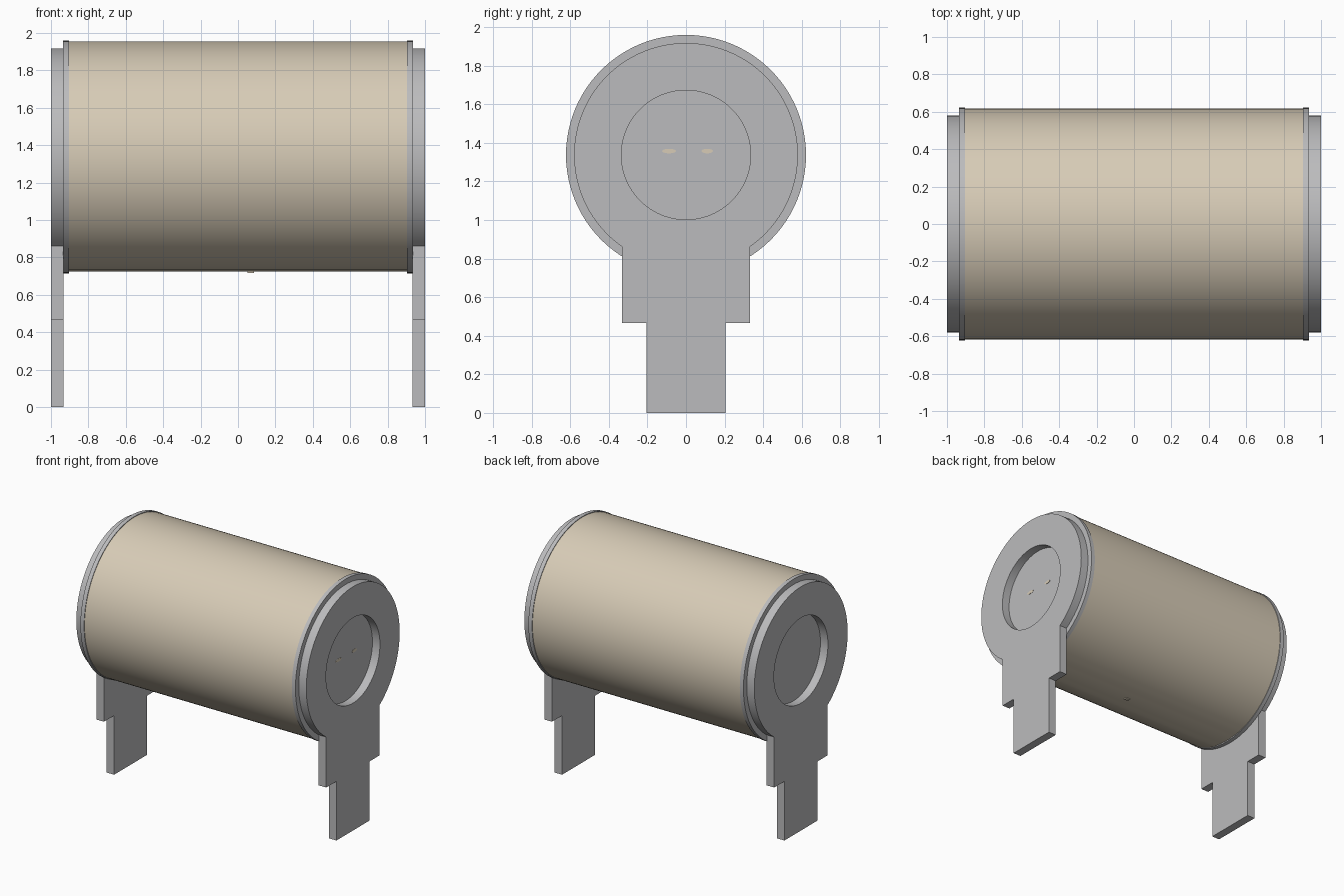
import bpy, math

cube = bpy.data.objects.get("Cube")
if cube:
    bpy.data.objects.remove(cube, do_unlink=True)

AXIS_Z = 1.337      # height of the drum axis
R_DRUM, R_FLANGE, R_PLATE, R_HOLE = 0.617, 0.622, 0.58, 0.335


def material(name, rgb):
    m = bpy.data.materials.new(name)
    m.use_nodes = True
    m.diffuse_color = (*rgb, 1)
    m.node_tree.nodes["Principled BSDF"].inputs["Base Color"].default_value = (*rgb, 1)
    return m


TAN = material("warm beige", (0.68, 0.60, 0.47))
GREY = material("metal grey", (0.50, 0.50, 0.51))


def circle(ry, rz=None, cy=0.0, cz=AXIS_Z, n=96):
    rz = rz or ry
    return [(cy + ry * math.cos(2 * math.pi * i / n),
             cz + rz * math.sin(2 * math.pi * i / n)) for i in range(n)]


def extrude(name, loops, x0, x1, mat):
    """Fill closed (y, z) outlines, with inner outlines as holes, from x0 to x1."""
    cu = bpy.data.curves.new(name, 'CURVE')
    cu.dimensions = '2D'
    cu.fill_mode = 'BOTH'
    cu.extrude = (x1 - x0) / 2
    for pts in loops:
        sp = cu.splines.new('POLY')
        sp.points.add(len(pts) - 1)
        for p, (y, z) in zip(sp.points, pts):
            p.co = (y, z, 0, 1)
        sp.use_cyclic_u = True
    ob = bpy.data.objects.new(name, cu)
    bpy.context.collection.objects.link(ob)
    ob.rotation_euler = (math.pi / 2, 0, math.pi / 2)
    ob.location.x = (x0 + x1) / 2
    bpy.ops.object.select_all(action='DESELECT')
    ob.select_set(True)
    bpy.context.view_layer.objects.active = ob
    bpy.ops.object.convert(target='MESH')
    ob = bpy.context.view_layer.objects.active
    ob.data.materials.clear()
    ob.data.materials.append(mat)
    # Weld the caps to the walls so the shading is continuous
    bpy.ops.object.mode_set(mode='EDIT')
    bpy.ops.mesh.select_all(action='SELECT')
    bpy.ops.mesh.remove_doubles(threshold=0.0001)
    bpy.ops.mesh.normals_make_consistent(inside=False)
    bpy.ops.object.mode_set(mode='OBJECT')
    bpy.ops.object.shade_smooth_by_angle(angle=math.radians(30))
    return ob


# Drum, with a shallow recessed seam strip along its underside
drum = []
for i in range(120):
    a = math.radians(3 * i)
    r = R_DRUM - (0.004 if abs(3 * i - 270) < 12 else 0)
    drum.append((r * math.cos(a), AXIS_Z + r * math.sin(a)))
extrude("drum", [drum], -0.905, 0.905, TAN)

# Small tab under the drum
extrude("seam_tab", [[(-0.012, 0.716), (0.012, 0.716), (0.012, 0.725), (-0.012, 0.725)]],
        0.05, 0.085, TAN)

# Keyhole outline of the end plate: round head, wide neck, narrow foot
NECK, FOOT, STEP_Z = 0.332, 0.205, 0.465
start = -math.acos(NECK / R_PLATE)
sweep = math.pi - 2 * start
plate = [(R_PLATE * math.cos(start + sweep * i / 80),
          AXIS_Z + R_PLATE * math.sin(start + sweep * i / 80)) for i in range(81)]
plate += [(-NECK, STEP_Z), (-FOOT, STEP_Z), (-FOOT, 0), (FOOT, 0), (FOOT, STEP_Z), (NECK, STEP_Z)]

# Flange disc and standing plate at each end
for side, s in (("left", 1), ("right", -1)):
    extrude(side + "_flange", [circle(R_FLANGE)], *sorted((s * 0.903, s * 0.935)), GREY)
    extrude(side + "_end_plate", [plate, circle(R_HOLE)], *sorted((s * 0.934, s * 1.0)), GREY)

# Two tiny beige marks inside the left recess
for i, (y, ry) in enumerate(((-0.088, 0.036), (0.11, 0.03))):
    extrude(f"recess_mark_{i + 1}", [circle(ry, 0.012, y, 1.357, 16)], 0.934, 0.937, TAN)
